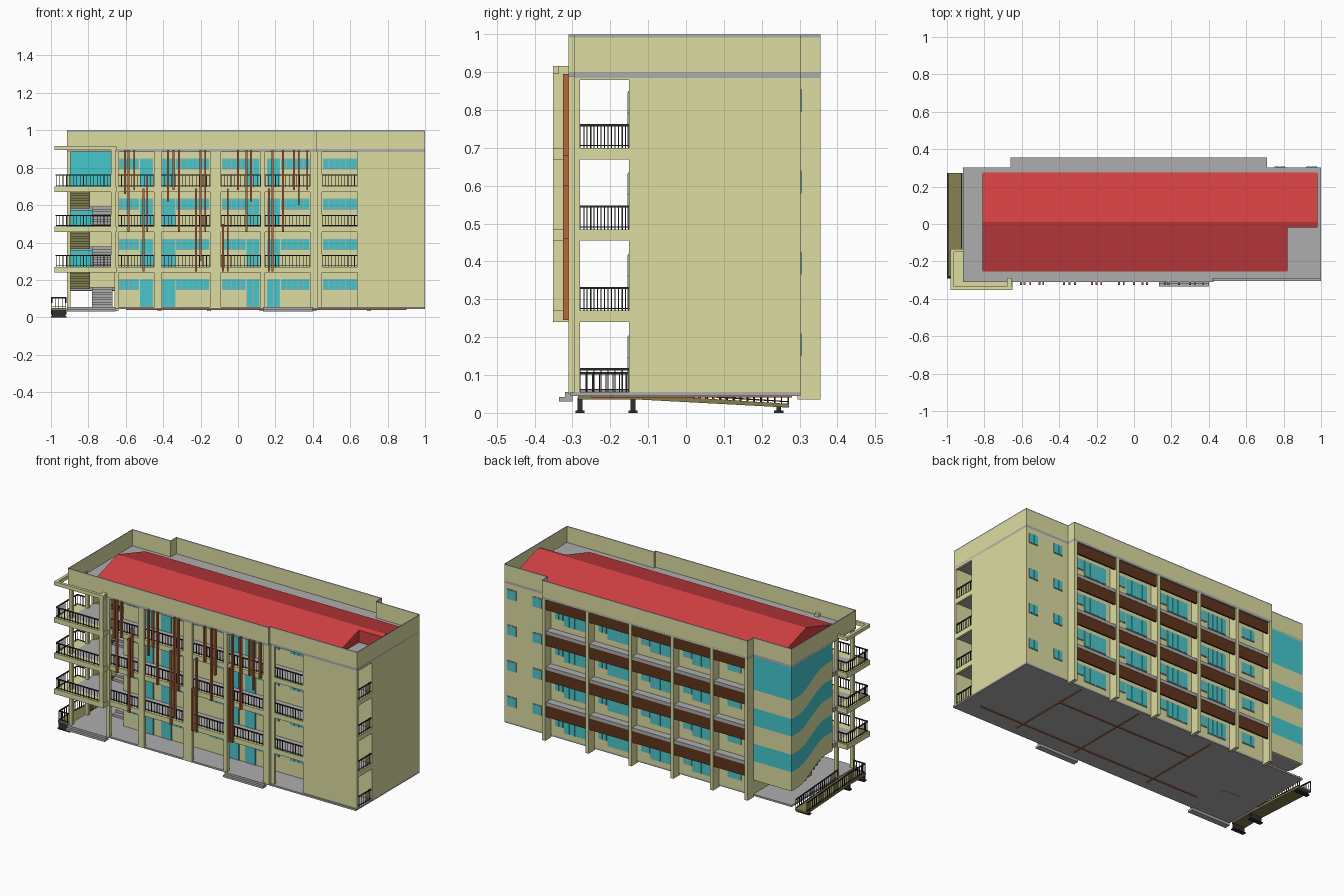
import bpy, bmesh, math
from mathutils import Vector

if "Cube" in bpy.data.objects:
    bpy.data.objects.remove(bpy.data.objects["Cube"])


def mat(name, r, g, b):
    m = bpy.data.materials.new(name)
    m.diffuse_color = (r, g, b, 1)
    m.use_nodes = True
    m.node_tree.nodes["Principled BSDF"].inputs["Base Color"].default_value = m.diffuse_color
    return m


CREAM = mat("cream", .72, .72, .36)
TEAL = mat("teal", .06, .58, .61)
RED = mat("red", .64, .05, .055)
BROWN = mat("brown", .115, .035, .012)
RUST = mat("rust", .48, .14, .045)
DARK = mat("dark", .03, .03, .03)
OLIVE = mat("olive", .22, .21, .08)
GREY = mat("grey", .42, .42, .42)
FLOORS = [.055, .27, .485, .70]


def finish(name, bm, m):
    bmesh.ops.recalc_face_normals(bm, faces=bm.faces)
    me = bpy.data.meshes.new(name)
    bm.to_mesh(me)
    bm.free()
    ob = bpy.data.objects.new(name, me)
    bpy.context.collection.objects.link(ob)
    me.materials.append(m)
    return ob


def hexa(bm, c):
    v = [bm.verts.new(p) for p in c]
    for f in ((0, 1, 2, 3), (4, 5, 6, 7), (0, 1, 5, 4), (1, 2, 6, 5), (2, 3, 7, 6), (3, 0, 4, 7)):
        bm.faces.new([v[i] for i in f])


def boxes(name, items, m):
    """items: (x0, x1, y0, y1, z0, z1)"""
    bm = bmesh.new()
    for x0, x1, y0, y1, z0, z1 in items:
        hexa(bm, [(x, y, z) for z in (z0, z1) for x, y in ((x0, y0), (x1, y0), (x1, y1), (x0, y1))])
    return finish(name, bm, m)


def bar(bm, a, b, r):
    a, b = Vector(a), Vector(b)
    d = (b - a).normalized()
    s = d.cross(Vector((1, 0, 0)) if abs(d.z) > .9 else Vector((0, 0, 1))).normalized() * r
    u = s.cross(d).normalized() * r
    hexa(bm, [p + o for p in (a, b) for o in (s + u, s - u, -s - u, u - s)])


def railing(name, runs, h=.06, step=.018):
    bm = bmesh.new()
    for a, b in runs:
        a, b = Vector(a), Vector(b)
        up = Vector((0, 0, h))
        bar(bm, a + up, b + up, .003)
        bar(bm, a + up * .1, b + up * .1, .0015)
        n = max(1, round((b - a).length / step))
        for i in range(n + 1):
            p = a.lerp(b, i / n)
            bar(bm, p, p + up, .0015)
    return finish(name, bm, DARK)


def prism_x(name, prof, x0, x1, m):
    bm = bmesh.new()
    f = bm.faces.new([bm.verts.new((x0, y, z)) for y, z in prof])
    g = bmesh.ops.extrude_face_region(bm, geom=[f])["geom"]
    bmesh.ops.translate(bm, verts=[e for e in g if isinstance(e, bmesh.types.BMVert)], vec=(x1 - x0, 0, 0))
    return finish(name, bm, m)


def plan(name, pts, z0, z1, m, ring=0):
    bm = bmesh.new()
    f = bm.faces.new([bm.verts.new((x, y, z0)) for x, y in pts])
    if ring:
        bmesh.ops.inset_region(bm, faces=[f], thickness=ring, use_boundary=True, use_even_offset=True)
        bmesh.ops.delete(bm, geom=[f], context='FACES_ONLY')
    g = bmesh.ops.extrude_face_region(bm, geom=bm.faces[:])["geom"]
    bmesh.ops.translate(bm, verts=[e for e in g if isinstance(e, bmesh.types.BMVert)], vec=(0, 0, z1 - z0))
    return finish(name, bm, m)


# roof slab, parapet and coping
OUT = [(-.915, -.31), (.42, -.31), (.42, -.295), (1, -.295), (1, .302), (.71, .302),
       (.71, .355), (-.66, .355), (-.66, .302), (-.915, .302)]
plan("roof_slab", OUT, .885, .9, GREY)
plan("parapet", OUT, .886, .992, CREAM, .02)
plan("parapet_coping", OUT, .992, 1, GREY, .022)

# low gabled red roof with a notch at the front right corner
prism_x("red_roof", [(-.255, .905), (.01, .988), (.275, .905)], -.81, .82, RED)
prism_x("red_roof_end", [(-.02, .905), (-.02, .979), (.01, .988), (.275, .905)], .82, .98, RED)

# floor slabs
boxes("ground_slab", [(-.915, 1, -.305, .302, .045, .055)], GREY)
boxes("floor_slabs", [(-.655, .99, -.285, .295, f - .025, f) for f in FLOORS[1:]]
      + [(-.91, -.65, -.30, -.08, f - .025, f) for f in FLOORS[1:]], GREY)
boxes("under_slab_pipes", [(-.6, .9, -.2, -.194, .04, .046), (-.3, .6, .1, .106, .04, .046)]
      + [(x, x + .006, -.25, .28, .04, .046) for x in (-.3, .2, .6)], RUST)

# front facade: pillars, floor bands and solid right part
BAYS = [(-.64, -.45), (-.41, -.15), (-.09, .12), (.145, .385), (.45, .64)]
front = [(a, b, -.31, -.29, .05, .89) for a, b in
         ((-.66, -.64), (-.45, -.41), (-.15, -.09), (.12, .145), (.385, .425))]
front += [(.425, .45, -.295, -.28, .05, .89), (.64, 1, -.295, -.28, .05, .89)]
for f in FLOORS[1:]:
    front += [(-.65, .425, -.305, -.285, f - .03, f), (.425, .65, -.295, -.28, f - .03, f)]
boxes("front_wall", front, CREAM)

# right wall with corridor end openings
right = [(.985, 1, -.15, .302, .05, .89), (.985, 1, -.295, -.28, .05, .89)]
right += [(.985, 1, -.28, -.15, f - .03, f) for f in FLOORS[1:]]
right += [(.985, 1, -.28, -.15, .88, .9)]
boxes("right_wall", right, CREAM)

# corridor wall, stair side wall and rear wall
boxes("inner_walls", [(-.66, .99, -.15, -.14, .05, .89), (-.66, -.65, -.15, .302, .05, .89)], CREAM)
boxes("rear_wall", [(-.66, 1, .288, .302, .05, .89)], CREAM)

frames, panes = [], []


def window(x0, x1, z0, z1, y, s, n):
    def yy(d):
        return tuple(sorted((y, y + s * d)))
    frames.append((x0, x1, *yy(.003), z0, z1))
    w = (x1 - x0) / n
    for i in range(n):
        panes.append((x0 + i * w + .002, x0 + (i + 1) * w - .002, *yy(.005), z0 + .003, z1 - .003))


# corridor windows and doors
DOORS = [(-.525, -.455), (-.405, -.335), (.045, .115), (.155, .225), None]
for f in FLOORS:
    for (a, b), door in zip(BAYS, DOORS):
        if door:
            d0, d1 = door
            window(d0, d1, f, f + .15, -.15, -1, 2)
            a, b = (d1, b) if d0 - a < b - d1 else (a, d0)
        window(a + .004, b - .004, f + .09, f + .15, -.15, -1, max(3, round((b - a) / .03)))

# rear pilasters, ledges, hanging brown panels and windows
PIL = [.71, .42, .135, -.145, -.41, -.64]
boxes("rear_pilasters", [(x - .02, x, .295, .355, .035, .89) for x in PIL], CREAM)
ledges, panels = [], []
for f in FLOORS:
    if f > .1:
        ledges.append((-.655, .70, .295, .348, f - .025, f - .005))
    for i in range(5):
        a, b = PIL[i + 1], PIL[i] - .02
        panels.append((a, b, .336, .346, f + .12, f + .19))
        if i < 4:
            window(a + .03, b - .09, f + .03, f + .125, .302, 1, 4)
            window(b - .085, b - .03, f + .06, f + .125, .302, 1, 2)
        else:
            window(a + .06, b - .06, f + .06, f + .125, .302, 1, 3)
    for x in (.92, .75):
        window(x, x + .06, f + .095, f + .155, .302, 1, 2)
boxes("rear_ledges", ledges, GREY)
boxes("rear_brown_panels", panels, BROWN)
boxes("window_frames", frames, GREY)
boxes("window_panes", panes, TEAL)


# stairwell wall: banded rear strip plus waving bands on the left side
def lift(y):
    t = min(1, max(0, (.24 - y) / .26))
    return .095 * t * t * (3 - 2 * t)


EDGES = [.14, .255, .36, .47, .575, .685, .89]
for i in range(6):
    z0, z1 = EDGES[i], EDGES[i + 1]
    m = TEAL if i % 2 else CREAM
    kind = "glass" if i % 2 else "wall"
    boxes(f"stair_rear_{kind}_{i}", [(-.915, -.655, .29, .302, z0, z1)], m)
    bm = bmesh.new()
    ys = [.302 - .39 * j / 20 for j in range(21)]
    for ya, yb in zip(ys, ys[1:]):
        hexa(bm, [(x, y, z) for x in (-.915, -.903) for y, z in (
            (ya, z0 + lift(ya)), (yb, z0 + lift(yb)),
            (yb, z1 + (lift(yb) if i < 5 else 0)), (ya, z1 + (lift(ya) if i < 5 else 0)))])
    bmesh.ops.remove_doubles(bm, verts=bm.verts, dist=1e-5)
    finish(f"stair_left_{kind}_{i}", bm, m)

# switchback stairs
up, back, land = [], [], []
N, R = 8, .215 / 16
for f in FLOORS[:3]:
    for i in range(N):
        y, z = -.08 + i * .0275, f + (i + 1) * R
        up.append((-.78, -.67, y, y + .0275, z - .025, z))
        z = f + .215 - i * R
        back.append((-.9, -.79, y, y + .0275, z - .025, z))
    land.append((-.903, -.66, .14, .29, f + .0875, f + .1075))
boxes("stair_lower_flights", up, GREY)
boxes("stair_upper_flights", back, OLIVE)
boxes("stair_landings", land, GREY)

# corner balconies, top frame, fin and columns
bal = []
for z0, z1 in [(f - .03, f) for f in FLOORS[1:]]:
    bal += [(-.98, -.65, -.352, -.295, z0, z1), (-.98, -.905, -.30, -.135, z0, z1)]
bal += [(-.98, -.65, -.352, -.335, .895, .917), (-.98, -.963, -.335, -.135, .895, .917),
        (-.98, -.91, -.15, -.135, .895, .917), (-.68, -.655, -.352, -.29, .24, .917),
        (-.915, -.895, -.305, -.285, .05, .89), (-.915, -.895, -.15, -.13, .05, .89)]
boxes("corner_balconies", bal, CREAM)

# railings
runs = []
for f in FLOORS[1:]:
    runs += [((-.972, -.343, f), (-.68, -.343, f)), ((-.972, -.343, f), (-.972, -.142, f)),
             ((-.972, -.142, f), (-.915, -.142, f))]
    runs += [((a, -.292, f), (b, -.292, f)) for a, b in BAYS]
railing("balcony_railings", runs)
railing("corridor_end_railings", [((.992, -.28, f), (.992, -.15, f)) for f in FLOORS])

# vertical rust coloured fins in front of the facade
FINS = [(-.605, .66, .895), (-.585, .46, .895), (-.555, .68, .895), (-.505, .245, .69), (-.485, .46, .76),
        (-.375, .62, .895), (-.345, .68, .895), (-.315, .46, .895), (-.225, .245, .69), (-.20, .30, .895),
        (-.175, .46, .895), (-.08, .245, .50), (-.055, .245, .69), (.0, .68, .895), (.045, .46, .895),
        (.07, .62, .895), (.165, .245, .69), (.185, .245, .895), (.24, .46, .895), (.30, .68, .895),
        (.325, .60, .895), (.37, .68, .895)]
boxes("facade_fins", [(x - .005, x + .005, -.325, -.308, a, b) for x, a, b in FINS], RUST)

# front entrance steps
boxes("front_steps", [(a, b, -.335 + d, -.3, z, z + .0125) for a, b in ((-.915, -.655), (.135, .4))
                      for d, z in ((0, .03), (.015, .0425))], GREY)

# side ramp with piers and railings
prism_x("ramp", [(-.285, .05), (-.14, .05), (.272, .024), (.272, .014), (-.14, .036), (-.285, .036)],
        -1, -.917, OLIVE)
piers = []
for y, h in ((-.28, .04), (-.14, .04), (.245, .018)):
    piers += [(-.995, -.922, y - .006, y + .006, 0, h), (-1, -.917, y - .012, y + .012, 0, .006)]
boxes("ramp_piers", piers, DARK)
railing("ramp_railings", [((-.996, -.282, .05), (-.996, -.14, .05)), ((-.996, -.282, .05), (-.92, -.282, .05)),
                          ((-.996, -.14, .05), (-.996, .27, .024)), ((-.921, -.13, .05), (-.921, .27, .024))],
        .055)
